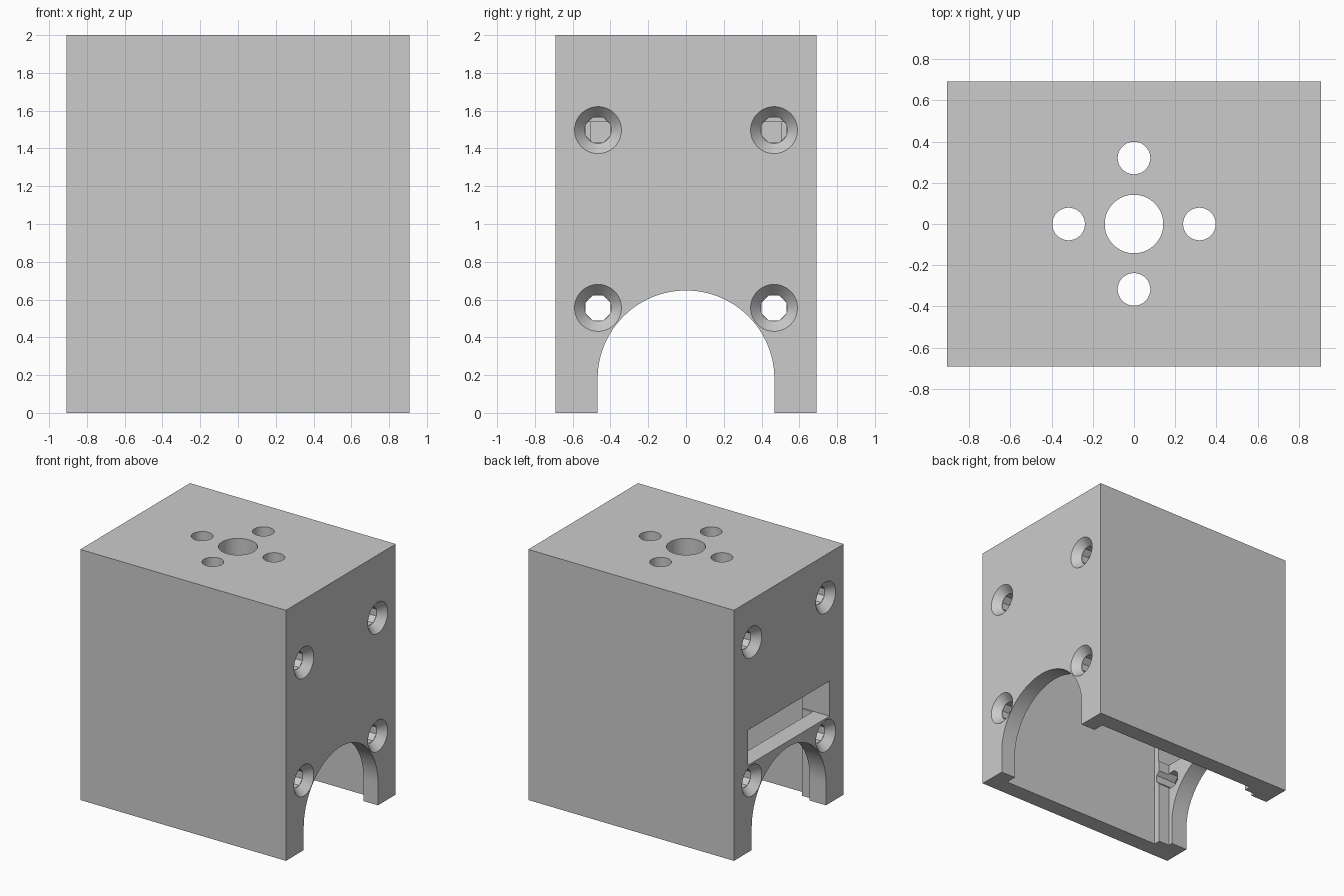
import bpy, bmesh, math
from mathutils import Matrix, Vector

cube = bpy.data.objects.get("Cube")
if cube:
    bpy.data.objects.remove(cube, do_unlink=True)

HX, HY, HEIGHT = 0.908, 0.692, 2.0     # outer half sizes and height
CEILING = 1.54                         # top of the cavity

grey = bpy.data.materials.new("plain grey")
grey.use_nodes = True
colour = (0.6, 0.6, 0.6, 1)
grey.diffuse_color = colour
grey.node_tree.nodes["Principled BSDF"].inputs["Base Color"].default_value = colour


def add_object(name, bm):
    bmesh.ops.recalc_face_normals(bm, faces=bm.faces)
    mesh = bpy.data.meshes.new(name)
    bm.to_mesh(mesh)
    bm.free()
    mesh.materials.append(grey)
    obj = bpy.data.objects.new(name, mesh)
    bpy.context.collection.objects.link(obj)
    return obj


def box(name, low, high):
    low, high = Vector(low), Vector(high)
    bm = bmesh.new()
    bmesh.ops.create_cube(bm, size=1)
    bmesh.ops.scale(bm, vec=high - low, verts=bm.verts)
    bmesh.ops.translate(bm, vec=(low + high) / 2, verts=bm.verts)
    return add_object(name, bm)


def prism(name, start, end, r1, r2, sides):
    """Round or polygonal solid from start to end, with flats square to the axes."""
    start, end = Vector(start), Vector(end)
    axis = end - start
    bm = bmesh.new()
    turn = Matrix.Rotation(math.pi / sides, 4, 'Z')
    aim = axis.to_track_quat('Z', 'Y').to_matrix().to_4x4()
    bmesh.ops.create_cone(bm, cap_ends=True, segments=sides, radius1=r1, radius2=r2,
                          depth=axis.length,
                          matrix=Matrix.Translation((start + end) / 2) @ aim @ turn)
    return add_object(name, bm)


def cut(target, cutter):
    mod = target.modifiers.new("cut", 'BOOLEAN')
    mod.operation = 'DIFFERENCE'
    mod.solver = 'EXACT'
    mod.object = cutter
    bpy.context.view_layer.objects.active = target
    bpy.ops.object.modifier_apply(modifier=mod.name)
    bpy.data.objects.remove(cutter, do_unlink=True)


# Outer block
body = box("housing", (-HX, -HY, 0), (HX, HY, HEIGHT))

# Deep cavity, open underneath, leaving two upright ribs at the -x end
cut(body, box("cavity", (-0.67, -0.557, -0.1), (0.78, 0.557, CEILING)))
cut(body, box("rib_gap", (-0.765, -0.503, -0.1), (-0.5, 0.503, CEILING)))

# Arched passage through both end walls
radius, spring = 0.468, 0.18
outline = [(-radius, -0.1), (radius, -0.1)]
for i in range(49):
    a = math.pi * i / 48
    outline.append((radius * math.cos(a), spring + radius * math.sin(a)))
bm = bmesh.new()
face = bm.faces.new([bm.verts.new((-1, y, z)) for y, z in outline])
side = bmesh.ops.extrude_face_region(bm, geom=[face])
bmesh.ops.translate(bm, vec=(2, 0, 0),
                    verts=[v for v in side["geom"] if isinstance(v, bmesh.types.BMVert)])
cut(body, add_object("arch", bm))

# Wide slot in the -x wall
cut(body, box("slot", (-1, -0.513, 0.695), (-0.6, 0.513, 0.975)))

# Countersunk screw holes; the upper pair sits higher on the -x wall
for sx, upper in ((-1, 1.66), (1, 1.497)):
    for y in (-0.466, 0.466):
        for z in (0.556, upper):
            outer = sx * HX
            cut(body, prism("screw_hole", (outer + sx * 0.05, y, z),
                            (outer - sx * 0.28, y, z), 0.072, 0.072, 8))
            # Cone extended past the face so that it meets it at radius 0.124
            cut(body, prism("countersink", (outer + sx * 0.02, y, z),
                            (outer - sx * 0.06, y, z), 0.142, 0.071, 48))

# Mounting holes through the top
for x, y, r in ((0, 0, 0.142), (0.317, 0, 0.079), (-0.317, 0, 0.079),
                (0, 0.32, 0.079), (0, -0.317, 0.079)):
    cut(body, prism("top_hole", (x, y, 1.4), (x, y, 2.1), r, r, 48))

# Smooth bores with crisp edges
bpy.ops.object.select_all(action='DESELECT')
body.select_set(True)
bpy.context.view_layer.objects.active = body
bpy.ops.object.shade_smooth_by_angle(angle=math.radians(25))
